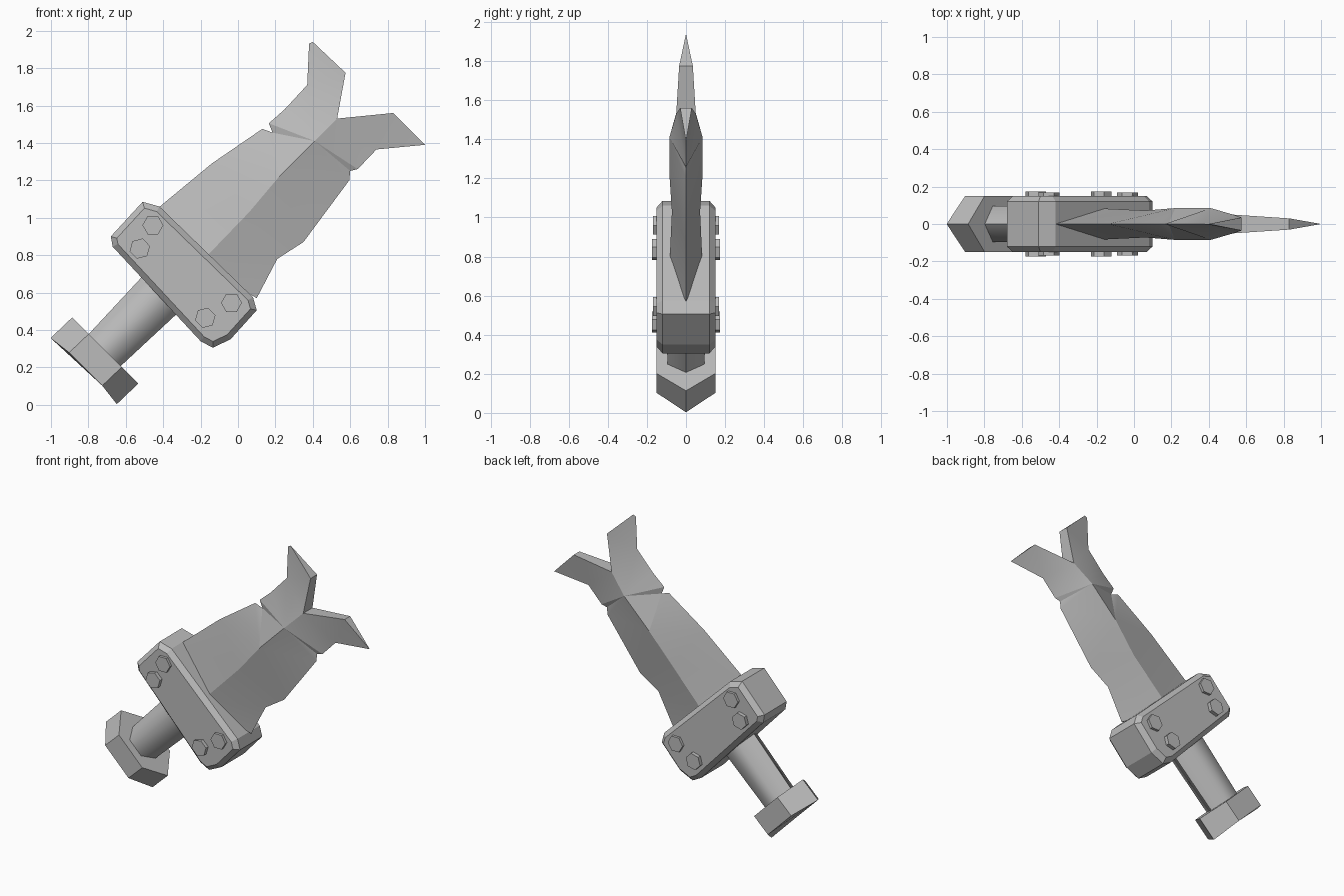
import bpy, bmesh, math
from mathutils import Vector

if "Cube" in bpy.data.objects:
    bpy.data.objects.remove(bpy.data.objects["Cube"], do_unlink=True)

steel = bpy.data.materials.new("grey_steel")
steel.use_nodes = True
GREY = (0.5, 0.5, 0.5, 1)
steel.diffuse_color = GREY
steel.node_tree.nodes["Principled BSDF"].inputs["Base Color"].default_value = GREY


def finish(bm, name, smooth=None):
    """Turn a bmesh into a named object, optionally smooth below an angle."""
    bmesh.ops.recalc_face_normals(bm, faces=bm.faces)
    mesh = bpy.data.meshes.new(name)
    bm.to_mesh(mesh)
    bm.free()
    mesh.materials.append(steel)
    obj = bpy.data.objects.new(name, mesh)
    bpy.context.collection.objects.link(obj)
    if smooth:
        bpy.ops.object.select_all(action='DESELECT')
        obj.select_set(True)
        bpy.context.view_layer.objects.active = obj
        bpy.ops.object.shade_smooth_by_angle(angle=math.radians(smooth))
    return obj


def loft(bm, loops):
    """Skin equal-length loops of points and cap both ends."""
    rings = [[bm.verts.new(p) for p in loop] for loop in loops]
    n = len(rings[0])
    for a, b in zip(rings, rings[1:]):
        for i in range(n):
            j = (i + 1) % n
            bm.faces.new((a[i], a[j], b[j], b[i]))
    return bm.faces.new(rings[0]), bm.faces.new(rings[-1])


# Hexagonal rings across the diagonal grip axis
ACROSS = Vector((1, 0, -1)).normalized()
ALONG = Vector((1, 0, 1)).normalized()


def hex_ring(x, z, wide, deep, tuck=0):
    ring = []
    for i in range(6):
        a = math.pi * i / 3
        lift = tuck if i % 3 else 0
        ring.append(Vector((x, 0, z)) + ACROSS * wide * math.cos(a)
                    + Vector((0, deep * math.sin(a) / math.sin(math.pi / 3), 0))
                    + ALONG * lift)
    return ring


# Pommel
bm = bmesh.new()
loft(bm, [hex_ring(-0.825, 0.18, 0.25, 0.15, 0.015),
          hex_ring(-0.71, 0.29, 0.25, 0.15)])
finish(bm, "pommel", 35)

# Handle
bm = bmesh.new()
loft(bm, [hex_ring(-0.73, 0.275, 0.12, 0.095),
          hex_ring(-0.38, 0.625, 0.138, 0.1)])
finish(bm, "handle", 65)

# Guard block with chamfered front and back rims
outline = [(-0.68, 0.9), (-0.51, 1.085), (-0.42, 1.06), (0.08, 0.575),
           (0.1, 0.505), (-0.04, 0.35), (-0.135, 0.305), (-0.2, 0.34), (-0.67, 0.845)]
bm = bmesh.new()
caps = loft(bm, [[(x, y, z) for x, z in outline] for y in (-0.15, 0.15)])
rims = [e for cap in caps for e in cap.edges]
bmesh.ops.bevel(bm, geom=rims, offset=0.03, segments=1, affect='EDGES')
finish(bm, "guard")

# Hexagonal bolts on both sides of the guard
bolts = [(-0.455, 0.96, 0.168), (-0.525, 0.835, 0.175),
         (-0.035, 0.545, 0.168), (-0.175, 0.465, 0.175)]
for side, sign in (("front", -1), ("back", 1)):
    for k, (x, z, top) in enumerate(bolts):
        spin = 0.25 if k % 2 else 0
        ring = [(x + 0.056 * math.cos(spin + i * math.pi / 3),
                 z + 0.056 * math.sin(spin + i * math.pi / 3)) for i in range(6)]
        bm = bmesh.new()
        loft(bm, [[(px, sign * y, pz) for px, pz in ring] for y in (0.13, top)])
        finish(bm, f"{side}_bolt_{k + 1}")

# Blade: thin upper and lower edges, a raised ridge and two prongs
ridge = [(-0.21, 0.75, 0.085), (0.06, 1.03, 0.072), (0.22, 1.22, 0.085),
         (0.41, 1.41, 0.085), (0.53, 1.53, 0.05)]
upper = [(-0.43, 1.05), (-0.14, 1.29), (0.13, 1.475), (0.185, 1.455), (0.165, 1.505),
         (0.25, 1.58), (0.37, 1.71), (0.38, 1.93), (0.4, 1.94)]
lower = [(0.1, 0.57), (0.21, 0.78), (0.35, 0.87), (0.595, 1.2), (0.6, 1.25),
         (0.64, 1.26), (0.74, 1.365), (1.0, 1.39)]
prongs = [(0.575, 1.775, 0.035), (0.83, 1.56, 0.03)]

bm = bmesh.new()
U = [bm.verts.new((x, 0, z)) for x, z in upper]
L = [bm.verts.new((x, 0, z)) for x, z in lower]
halves = []
for sign in (-1, 1):
    R = [bm.verts.new((x, sign * y, z)) for x, z, y in ridge]
    P = [bm.verts.new((x, sign * y, z)) for x, z, y in prongs]
    halves.append((R, P))
    strips = [(R[0], U[0], U[1], R[1]), (R[1], U[1], U[2], R[2]),
              (R[2], U[2], U[3], R[3]), (R[3], U[6], R[4]),
              (R[4], U[6], U[7], U[8], P[0]),
              (R[0], R[1], L[1], L[0]), (R[1], R[2], L[2], L[1]),
              (R[2], R[3], L[3], L[2]), (R[3], R[4], L[6], L[5]),
              (R[4], P[1], L[7], L[6])]
    strips += [(R[3], U[i], U[i + 1]) for i in (3, 4, 5)]
    strips += [(R[3], L[i], L[i + 1]) for i in (3, 4)]
    for verts in strips:
        bm.faces.new(verts)

# Flat inner walls of the prongs and the blade root
(Ra, Pa), (Rb, Pb) = halves
for k, tip in enumerate((U[8], L[7])):
    bm.faces.new((Ra[4], Pa[k], Pb[k], Rb[4]))
    bm.faces.new((Pa[k], tip, Pb[k]))
bm.faces.new((Ra[0], U[0], Rb[0], L[0]))
bmesh.ops.triangulate(bm, faces=[f for f in bm.faces if len(f.verts) == 4])
finish(bm, "blade", 20)
